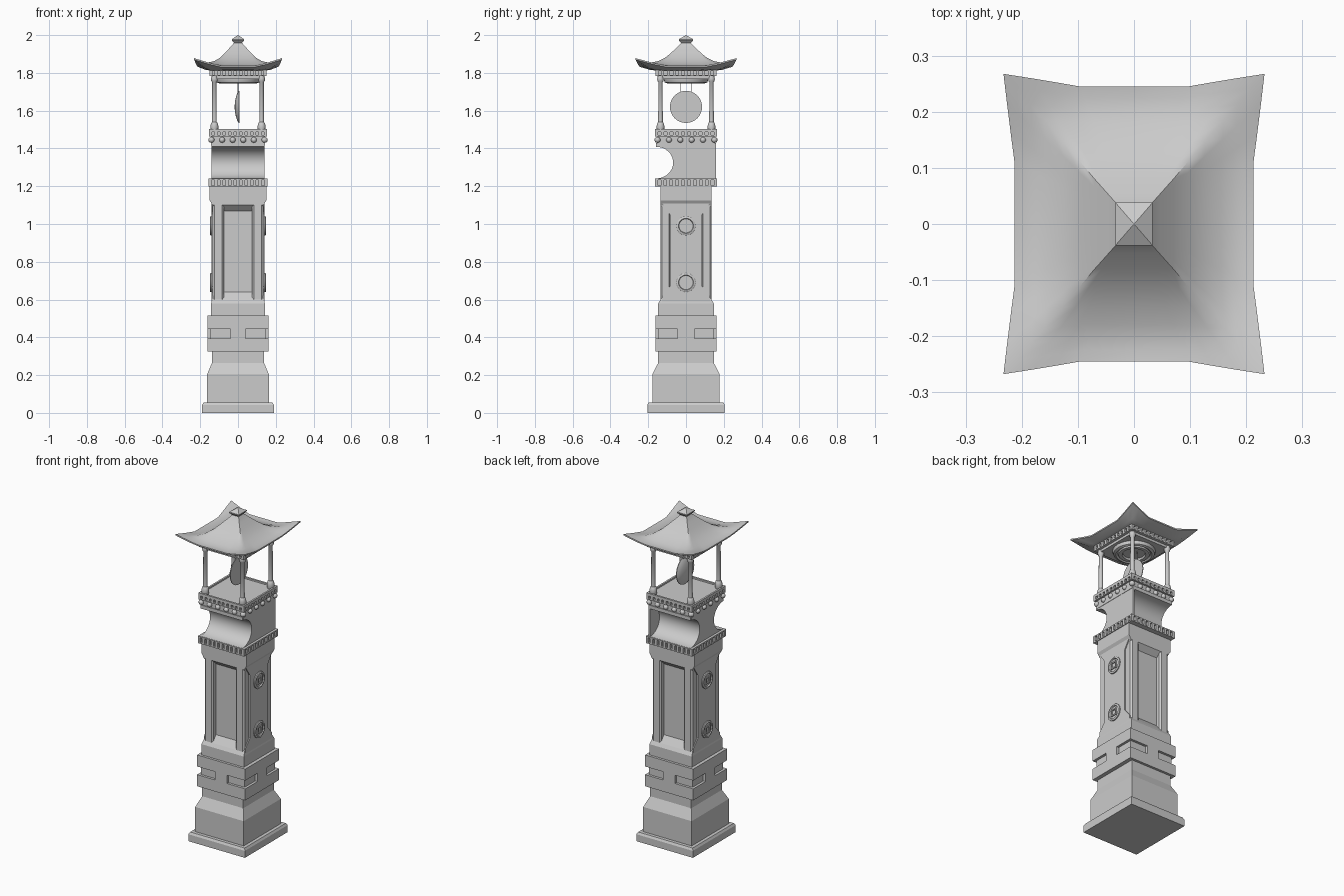
import bpy, bmesh, math
from mathutils import Matrix

if "Cube" in bpy.data.objects:
    bpy.data.objects.remove(bpy.data.objects["Cube"])


def finish(name, bm, smooth=None):
    bmesh.ops.recalc_face_normals(bm, faces=bm.faces)
    me = bpy.data.meshes.new(name)
    bm.to_mesh(me)
    bm.free()
    ob = bpy.data.objects.new(name, me)
    bpy.context.collection.objects.link(ob)
    if smooth:
        bpy.ops.object.select_all(action='DESELECT')
        ob.select_set(True)
        bpy.context.view_layer.objects.active = ob
        bpy.ops.object.shade_smooth_by_angle(angle=math.radians(smooth))
    return ob


def box(bm, x0, x1, y0, y1, z0, z1):
    m = Matrix.Translation(((x0 + x1) / 2, (y0 + y1) / 2, (z0 + z1) / 2))
    bmesh.ops.create_cube(bm, size=1, matrix=m @ Matrix.Diagonal((x1 - x0, y1 - y0, z1 - z0, 1)))


def skin(bm, rings, caps=True):
    vs = [[bm.verts.new(p) for p in r] for r in rings]
    n = len(vs[0])
    for a, b in zip(vs, vs[1:]):
        for i in range(n):
            bm.faces.new((a[i], a[(i + 1) % n], b[(i + 1) % n], b[i]))
    if caps:
        bm.faces.new(vs[0])
        bm.faces.new(vs[-1])


def loft(name, secs):
    # stack of rectangles (half x, half y, z)
    bm = bmesh.new()
    skin(bm, [[(-x, -y, z), (x, -y, z), (x, y, z), (-x, y, z)] for x, y, z in secs])
    return finish(name, bm)


def lathe(bm, prof, n=20, at=(0, 0, 0), axis='z'):
    rings = []
    for r, h in prof:
        ring = []
        for i in range(n):
            a = 2 * math.pi * i / n
            c, s = r * math.cos(a), r * math.sin(a)
            p = (c, s, h) if axis == 'z' else (h, c, s)
            ring.append([p[k] + at[k] for k in range(3)])
        rings.append(ring)
    skin(bm, rings)


def prism(bm, pts, x0, x1):
    # y-z outline swept along x
    skin(bm, [[(x, y, z) for y, z in pts] for x in (x0, x1)])


def dentil_band(name, hx, hy, z0, z1, n):
    bm = bmesh.new()
    t, d = 0.007, 0.014
    box(bm, -hx, hx, -hy, hy, z0, z0 + t)
    box(bm, -hx, hx, -hy, hy, z1 - t, z1)
    box(bm, -hx + d, hx - d, -hy + d, hy - d, z0, z1)
    for i in range(n):
        f = -1 + 2 * i / (n - 1)
        w = 0.008
        for s in (-1, 1):
            cx, cy = f * (hx - w), s * (hy - w)
            box(bm, cx - w, cx + w, cy - w, cy + w, z0 + t, z1 - t)
            if 0 < i < n - 1:
                cx, cy = s * (hx - w), f * (hy - w)
                box(bm, cx - w, cx + w, cy - w, cy + w, z0 + t, z1 - t)
    return finish(name, bm)


# stepped base
loft("plinth", [(.19, .205, 0), (.19, .205, .042), (.183, .198, .055)])
loft("base_block", [(.163, .178, .05), (.163, .178, .205), (.138, .147, .265), (.138, .147, .33)])

# belt with notched corners
bm = bmesh.new()
box(bm, -.162, .162, -.162, .162, .325, .395)
box(bm, -.162, .162, -.162, .162, .445, .515)
box(bm, -.147, .147, -.147, .147, .395, .445)
box(bm, -.04, .04, -.162, .162, .395, .445)
box(bm, -.162, .162, -.045, .045, .395, .445)
finish("belt", bm)

# shaft with recessed front and back panels
loft("shaft", [(.142, .147, .515), (.142, .147, .58), (.138, .135, .6), (.13, .105, .64), (.13, .105, 1.07),
               (.135, .135, 1.1), (.15, .135, 1.125), (.15, .135, 1.2)])
bm = bmesh.new()
for sx in (-1, 1):
    for sy in (-1, 1):
        xs, ys = sorted((sx * .075, sx * .134)), sorted((sy * .08, sy * .135))
        box(bm, *xs, *ys, .595, 1.105)
bmesh.ops.bevel(bm, geom=[e for e in bm.edges if abs(e.verts[0].co.z - e.verts[1].co.z) > .1],
                offset=.009, segments=1, affect='EDGES')
finish("shaft_posts", bm)

# waisted side plates with coin ornaments
half = [(.128, .585), (.128, .62), (.085, .67), (.085, 1.05), (.125, 1.11), (.125, 1.19)]
bm = bmesh.new()
for s in (-1, 1):
    prism(bm, half + [(-y, z) for y, z in reversed(half)], s * .12, s * .14)
finish("side_plates", bm)
bm = bmesh.new()
for s in (-1, 1):
    for z in (.69, .99):
        lathe(bm, [(.05, s * .135), (.05, s * .146), (.046, s * .149), (.04, s * .149), (.037, s * .143),
                   (.001, s * .143)], 24, (0, 0, z), 'x')
        x0, x1 = sorted((s * .14, s * .149))
        for q in (-1, 1):
            a, b = sorted((q * .013, q * .021))
            box(bm, x0, x1, a, b, z - .021, z + .021)
            box(bm, x0, x1, -.013, .013, z + a, z + b)
finish("coins", bm, 40)

# scooped block between the ornamental bands
dentil_band("lower_band", .155, .165, 1.198, 1.24, 11)
arc = [(.158 - .09 * math.sin(math.pi * i / 16), 1.325 - .084 * math.cos(math.pi * i / 16)) for i in range(17)]
front = [(-.158, 1.43)] + [(-y, z) for y, z in reversed(arc)] + [(-.158, 1.235)]
bm = bmesh.new()
prism(bm, front + [(.158, 1.235)] + arc + [(.158, 1.43)], -.14, .13)
prism(bm, front + [(.158, 1.235), (.158, 1.43)], .13, .14)
finish("scooped_block", bm, 30)

# balcony: studs, dentils, rim
loft("stud_band", [(.142, .152, 1.415), (.142, .152, 1.47)])
bm = bmesh.new()
for i in range(6):
    f = -1 + .4 * i
    for s in (-1, 1):
        for p in ((f * .14, s * .152, 1.445), (s * .142, f * .15, 1.445)):
            bmesh.ops.create_uvsphere(bm, u_segments=12, v_segments=8, radius=.015, matrix=Matrix.Translation(p))
finish("studs", bm, 60)
dentil_band("balcony_band", .153, .163, 1.464, 1.494, 11)
bm = bmesh.new()
for s in (-1, 1):
    a, b = sorted((s * .142, s * .153))
    box(bm, a, b, -.163, .163, 1.49, 1.503)
    a, b = sorted((s * .151, s * .163))
    box(bm, -.142, .142, a, b, 1.49, 1.503)
finish("balcony_rim", bm)

# columns
bm = bmesh.new()
for x in (-.125, .125):
    for y in (-.135, .135):
        lathe(bm, [(.018, 1.49), (.021, 1.505), (.021, 1.52), (.017, 1.535), (.0125, 1.54), (.0115, 1.75),
                   (.017, 1.757), (.018, 1.77), (.013, 1.79)], 14, (x, y, 0))
finish("columns", bm, 40)

# ceiling
bm = bmesh.new()
lathe(bm, [(.06, 1.755), (.065, 1.745), (.085, 1.745), (.09, 1.752), (.1, 1.745), (.113, 1.75), (.118, 1.765),
           (.118, 1.785)], 32)
finish("ceiling_disc", bm, 40)
loft("ceiling_plate", [(.135, .145, 1.768), (.135, .145, 1.79)])
dentil_band("eave_band", .152, .162, 1.783, 1.816, 11)

# hanging gong
bm = bmesh.new()
lathe(bm, [(.001, -.018), (.03, -.016), (.055, -.01), (.075, -.003), (.085, .004), (.085, .008), (.001, .008)],
      32, (0, 0, 1.62), 'x')
finish("gong", bm, 35)
bm = bmesh.new()
for y in (-.027, .027):
    lathe(bm, [(.002, 1.69), (.002, 1.755)], 6, (0, y, 0))
finish("gong_cords", bm)


# curved roof with lifted corners
def roof_ring(hx, hy, z, w):
    pts = []
    quad = [(1, 0), (0, 1), (-1, 0), (0, -1)]
    for k in range(4):
        d, e = quad[k], quad[(k + 1) % 4]
        for s in (-1, -.82, -.64, -.45, 0, .45, .64, .82):
            g = max(0, (abs(s) - .45) / .55) * w
            m = 1 + .092 * g
            pts.append(((d[0] + s * e[0]) * hx * m, (d[1] + s * e[1]) * hy * m, z + .038 * g ** 1.2))
    return pts


profile = [(.145, .155, 1.812, 0), (.17, .19, 1.816, .3), (.213, .245, 1.832, 1), (.213, .245, 1.84, 1),
           (.195, .225, 1.838, .85), (.175, .202, 1.84, .55), (.155, .18, 1.846, .3), (.125, .146, 1.86, .1),
           (.097, .112, 1.879, 0), (.07, .08, 1.905, 0), (.045, .052, 1.932, 0), (.022, .026, 1.958, 0),
           (.018, .022, 1.966, 0)]
bm = bmesh.new()
skin(bm, [roof_ring(*p) for p in profile])
finish("roof", bm, 50)
loft("finial", [(.018, .022, 1.955), (.033, .038, 1.972), (.033, .038, 1.978), (.0005, .0005, 2.0)])
